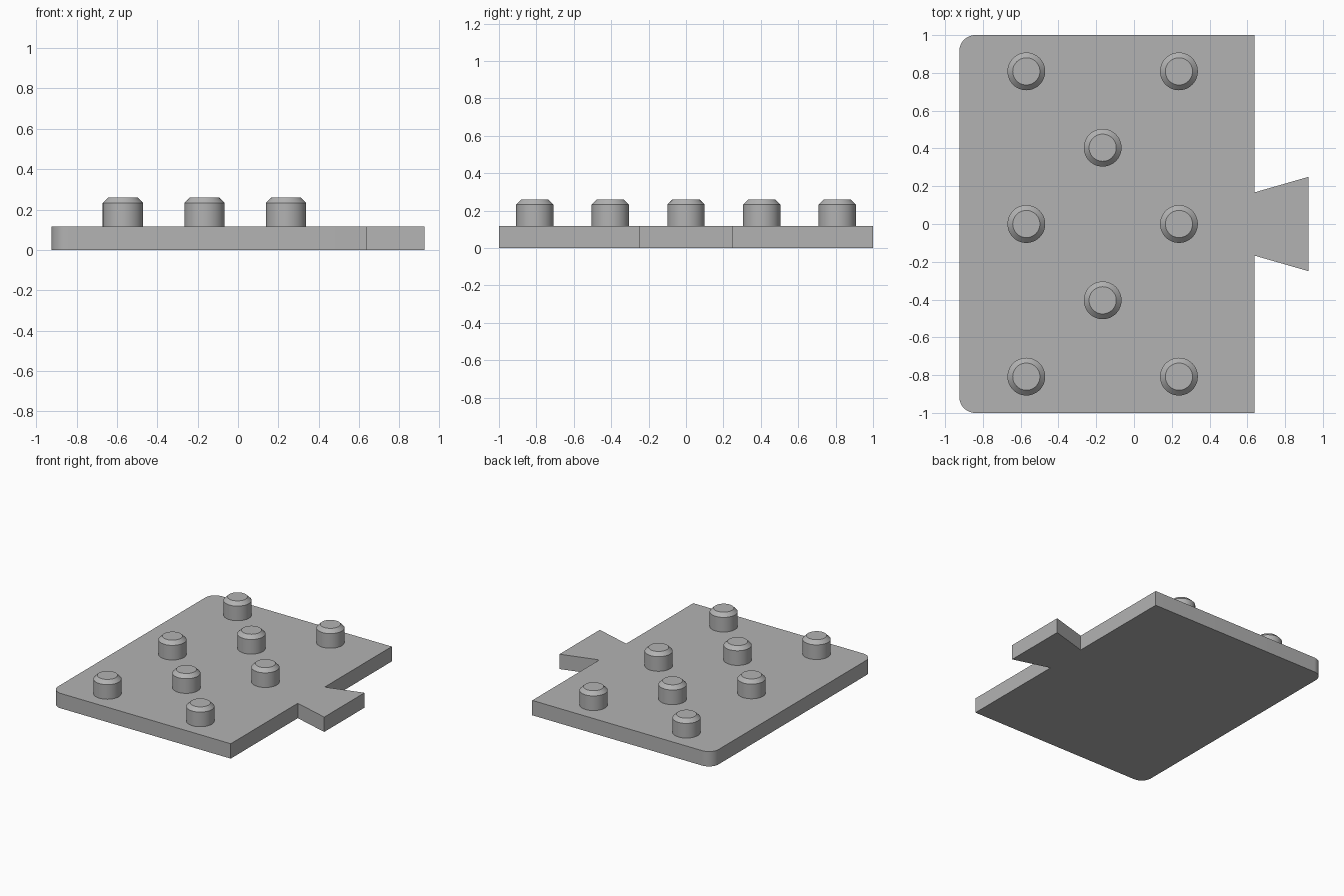
import bpy, bmesh, math

if "Cube" in bpy.data.objects:
    bpy.data.objects.remove(bpy.data.objects["Cube"])

grey = bpy.data.materials.new("grey plastic")
grey.diffuse_color = (0.45, 0.45, 0.45, 1)
grey.use_nodes = True
grey.node_tree.nodes["Principled BSDF"].inputs["Base Color"].default_value = grey.diffuse_color

PLATE_TOP = 0.117


def finish(name, bm, location=(0, 0, 0)):
    bmesh.ops.recalc_face_normals(bm, faces=bm.faces)
    mesh = bpy.data.meshes.new(name)
    bm.to_mesh(mesh)
    bm.free()
    mesh.materials.append(grey)
    obj = bpy.data.objects.new(name, mesh)
    obj.location = location
    bpy.context.collection.objects.link(obj)
    bpy.ops.object.select_all(action='DESELECT')
    obj.select_set(True)
    bpy.context.view_layer.objects.active = obj
    bpy.ops.object.shade_smooth_by_angle(angle=math.radians(30))
    return obj


# Plate: half outline mirrored in y, with a dovetail tab and rounded left corners
R = 0.085
half = [(0.925, 0.25), (0.637, 0.167), (0.637, 1.0)]
for i in range(13):
    a = math.radians(90 + 90 * i / 12)
    half.append((-0.925 + R + R * math.cos(a), 1 - R + R * math.sin(a)))
outline = half + [(x, -y) for x, y in reversed(half)]
bm = bmesh.new()
base = bm.faces.new([bm.verts.new((x, y, 0)) for x, y in outline])
top = bmesh.ops.extrude_face_region(bm, geom=[base], use_keep_orig=True)["geom"]
bmesh.ops.translate(bm, vec=(0, 0, PLATE_TOP),
                    verts=[v for v in top if isinstance(v, bmesh.types.BMVert)])
finish("plate", bm)


# Studs: short cylinders with chamfered tops
def stud(x, y):
    bm = bmesh.new()
    rings = []
    for r, z in [(0.1, 0), (0.1, 0.115), (0.072, 0.143)]:
        rings.append([bm.verts.new((r * math.cos(math.tau * i / 48),
                                    r * math.sin(math.tau * i / 48), z)) for i in range(48)])
    for lo, hi in zip(rings, rings[1:]):
        for i in range(48):
            j = (i + 1) % 48
            bm.faces.new((lo[i], lo[j], hi[j], hi[i]))
    bm.faces.new(rings[-1])
    bm.faces.new(rings[0][::-1])
    finish("stud", bm, (x, y, PLATE_TOP))


for x in (-0.57, 0.238):
    for y in (-0.808, 0, 0.808):
        stud(x, y)
for y in (-0.404, 0.404):
    stud(-0.166, y)
